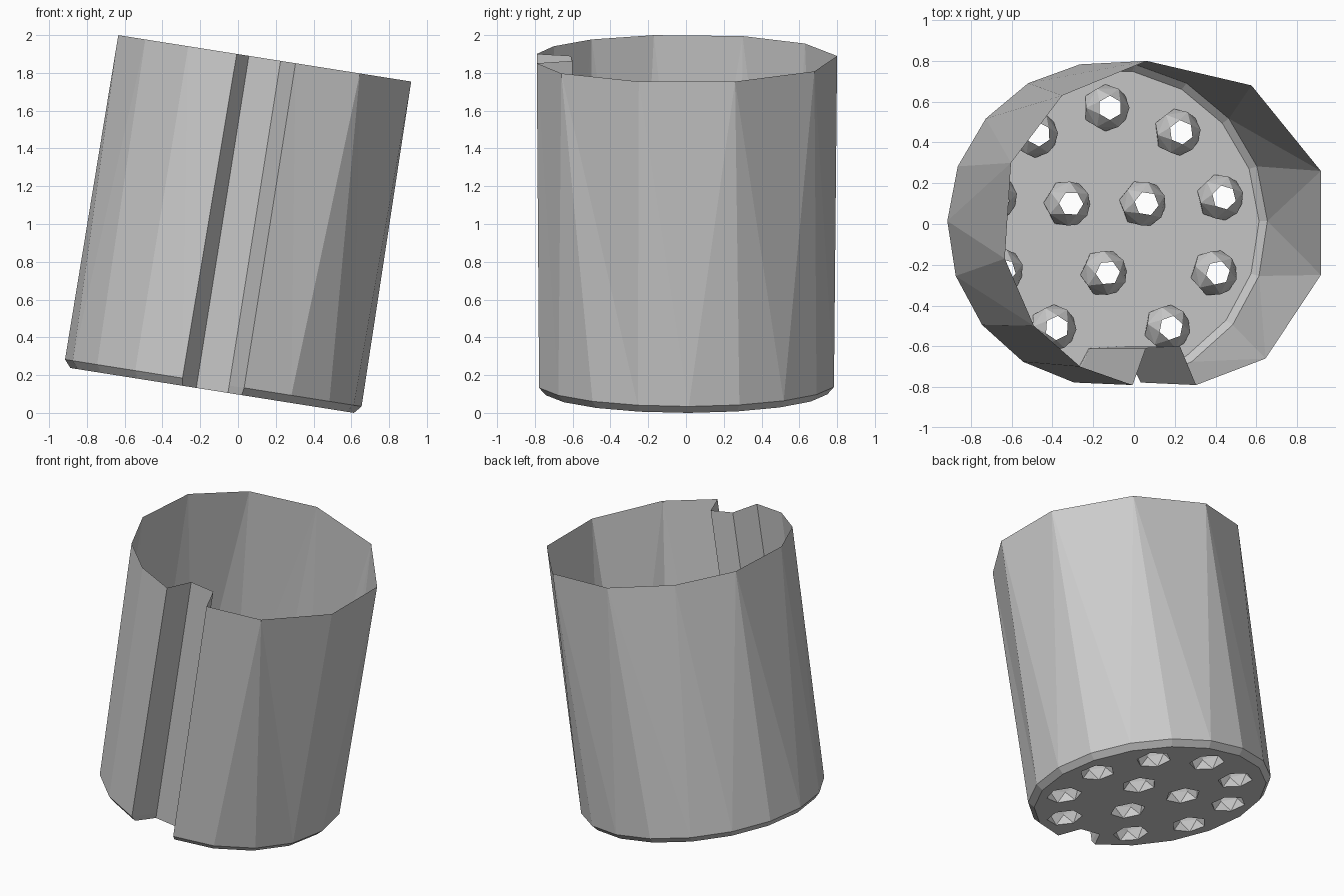
import bpy, bmesh, math
from mathutils import Matrix, Vector

if "Cube" in bpy.data.objects:
    bpy.data.objects.remove(bpy.data.objects["Cube"])

TILT = math.radians(9)
BASE_X, HEIGHT = -0.137, 1.78
bm = bmesh.new()


def ring(points, z):
    return [bm.verts.new((x, y, z)) for x, y in points]


def sweep(v):
    # angle measured counter-clockwise from the front
    return (math.atan2(v.co.y, v.co.x) + math.pi / 2) % (2 * math.pi)


def zip_strip(low, high):
    # triangulated wall between two open chains of different counts
    i = j = 0
    while i < len(low) - 1 or j < len(high) - 1:
        if j == len(high) - 1 or (i < len(low) - 1 and sweep(low[i + 1]) <= sweep(high[j + 1])):
            bm.faces.new((low[i], low[i + 1], high[j]))
            i += 1
        else:
            bm.faces.new((low[i], high[j + 1], high[j]))
            j += 1


def bridge(a, b, closed=False):
    n = len(a)
    for i in range(n if closed else n - 1):
        k = (i + 1) % n
        bm.faces.new((a[i], a[k], b[k], b[i]))


# Rim, lower edge and floor outlines; each starts right of the groove
rim = ring([(0.165, -0.79), (0.51, -0.66), (0.785, -0.25), (0.785, 0.26), (0.44, 0.68),
            (-0.08, 0.80), (-0.5, 0.63), (-0.754, 0.3), (-0.785, -0.17),
            (-0.64, -0.5), (-0.41, -0.7), (-0.15, -0.79)], HEIGHT)


def arc(r, n=18):
    angs = [math.radians(-78 + 336 * i / (n - 1)) for i in range(n)]
    return [(r * math.cos(a), r * math.sin(a)) for a in angs]


lower = ring(arc(0.795), 0.04)
floor = ring(arc(0.76), 0.0)
zip_strip(lower, rim)
bridge(floor, lower)

# Groove down the front
inner = [(-0.085, -0.61), (0.085, -0.60)]
g_floor, g_low, g_rim = [ring(inner, z) for z in (0.0, 0.04, HEIGHT)]
chains = [[c[-1]] + g + [c[0]] for c, g in ((floor, g_floor), (lower, g_low), (rim, g_rim))]
bridge(chains[0], chains[1])
bridge(chains[1], chains[2])

# Faceted open domes around the drain holes (positions read from above)
holes = [(-0.13, 0.57), (0.22, 0.45), (0.43, 0.13), (0.05, 0.10), (-0.32, 0.10),
         (-0.14, -0.24), (0.40, -0.24), (0.17, -0.51), (-0.39, -0.51),
         (-0.48, 0.44), (-0.68, 0.13), (-0.65, -0.23)]
loops = [floor + g_floor]


def hexagon(cx, cy, r, turn):
    return [(cx + r * math.cos(turn + k * math.pi / 3),
             cy + r * math.sin(turn + k * math.pi / 3)) for k in range(6)]


for n, (wx, wy) in enumerate(holes):
    cx = (wx - 0.01 - BASE_X) / math.cos(TILT)
    t = math.radians(30 + n * 7)
    base = ring(hexagon(cx, wy, 0.115, t), 0)
    mid = ring(hexagon(cx, wy, 0.108, t + math.pi / 6), 0.07)
    top = ring(hexagon(cx, wy, 0.06, t + math.pi / 3), 0.14)
    for a, b in ((base, mid), (mid, top)):
        for k in range(6):
            m = (k + 1) % 6
            bm.faces.new((a[k], a[m], b[k]))
            bm.faces.new((a[m], b[m], b[k]))
    loops.append(base)

# Perforated floor
edges = []
for loop in loops:
    for i, v in enumerate(loop):
        w = loop[(i + 1) % len(loop)]
        edges.append(bm.edges.get((v, w)) or bm.edges.new((v, w)))
bmesh.ops.triangle_fill(bm, use_beauty=True, use_dissolve=False, edges=edges, normal=Vector((0, 0, -1)))
bmesh.ops.recalc_face_normals(bm, faces=bm.faces)

# Lean the cup to the right and rest it on the ground
bm.transform(Matrix.Rotation(TILT, 4, 'Y'))
drop = min(v.co.z for v in bm.verts)
bm.transform(Matrix.Translation((BASE_X, 0, -drop)))

mesh = bpy.data.meshes.new("perforated_cup")
bm.to_mesh(mesh)
bm.free()
cup = bpy.data.objects.new("perforated_cup", mesh)
bpy.context.collection.objects.link(cup)
